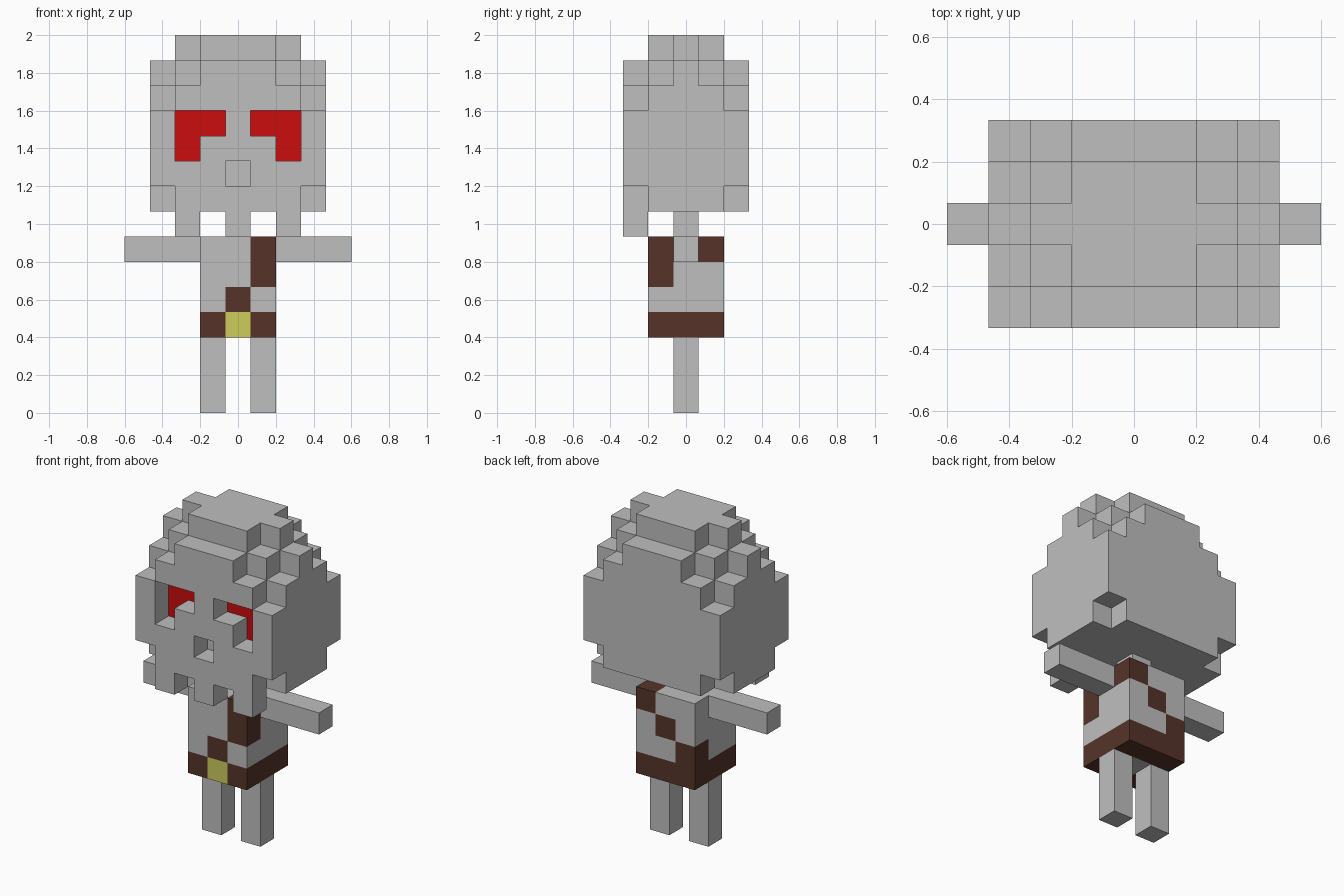
import bpy, bmesh
from mathutils import Vector

if "Cube" in bpy.data.objects:
    bpy.data.objects.remove(bpy.data.objects["Cube"])

S = 2 / 15          # edge of one cube; the figure is 15 cubes tall

# Flat colours (linear)
COLOURS = {
    "grey": (0.521, 0.521, 0.521, 1),
    "eye red": (0.604, 0.004, 0.004, 1),
    "leather brown": (0.093, 0.034, 0.023, 1),
    "buckle yellow": (0.604, 0.604, 0.107, 1),
}
MATS = {}
for name, rgba in COLOURS.items():
    MATS[name] = bpy.data.materials.new(name)
    MATS[name].diffuse_color = rgba
ORDER = list(COLOURS)

cells = {}          # (i, j, k) -> (part, colour)


def block(part, xs, ys, zs, colour="grey"):
    """Fill an inclusive range of cubes."""
    for i in range(xs[0], xs[1] + 1):
        for j in range(ys[0], ys[1] + 1):
            for k in range(zs[0], zs[1] + 1):
                cells[i, j, k] = (part, colour)


def paint(colour, *keys):
    for key in keys:
        cells[key] = (cells[key][0], colour)


# Torso and neck
block("torso", (-1, 1), (-1, 1), (4, 6))
block("neck", (0, 0), (0, 0), (7, 7))

# Belt ring around a grey core, with a buckle
block("belt", (-1, 1), (-1, 1), (3, 3), "leather brown")
paint("grey", (0, 0, 3))
paint("buckle yellow", (0, -1, 3))

# Diagonal strap over the right shoulder: front, then back
paint("leather brown", (0, -1, 4), (1, -1, 5), (1, -1, 6),
      (1, 1, 6), (0, 1, 5), (-1, 1, 4))

# Legs and arms
for side, s in (("left", -1), ("right", 1)):
    block(side + "_leg", (s, s), (0, 0), (0, 2))
    block(side + "_arm", tuple(sorted((2 * s, 4 * s))), (0, 0), (6, 6))

# Head: columns stepping down towards the corners, lower corners cut away
for i in range(-3, 4):
    for j in range(-2, 3):
        top = min(14, 15 - max(abs(i) - 1, 0) - abs(j))
        bottom = 9 if abs(i) == 3 and abs(j) == 2 else 8
        block("head", (i, i), (j, j), (bottom, top))

# Eye sockets with red backs, and nose hole
for s in (-1, 1):
    for i, k in ((2 * s, 11), (s, 11), (2 * s, 10)):
        del cells[i, -2, k]
        paint("eye red", (i, -1, k))
del cells[0, -2, 9]

# Teeth
for i in (-2, 0, 2):
    block("teeth", (i, i), (-2, -2), (7, 7))


def build(part):
    """Mesh the outer faces of one part, leaving out faces buried in neighbours."""
    bm = bmesh.new()
    for key, (owner, colour) in cells.items():
        if owner != part:
            continue
        centre = Vector((key[0], key[1], key[2] + 0.5))
        for axis in range(3):
            for sign in (-1, 1):
                n = Vector((0, 0, 0))
                n[axis] = sign
                if tuple(key[a] + int(n[a]) for a in range(3)) in cells:
                    continue
                u = Vector((0, 0, 0))
                u[(axis + 1) % 3] = 0.5
                v = n.cross(u)
                c = centre + n * 0.5
                face = bm.faces.new([bm.verts.new(p * S) for p in
                                     (c - u - v, c + u - v, c + u + v, c - u + v)])
                face.material_index = ORDER.index(colour)
    bmesh.ops.remove_doubles(bm, verts=bm.verts, dist=0.001)
    mesh = bpy.data.meshes.new(part)
    for name in ORDER:
        mesh.materials.append(MATS[name])
    bm.to_mesh(mesh)
    bm.free()
    bpy.context.collection.objects.link(bpy.data.objects.new(part, mesh))


for part in sorted({owner for owner, _ in cells.values()}):
    build(part)

for m in bpy.data.materials:
    if m.users and not m.is_grease_pencil:
        m.use_nodes = True
        m.node_tree.nodes["Principled BSDF"].inputs["Base Color"].default_value = m.diffuse_color
